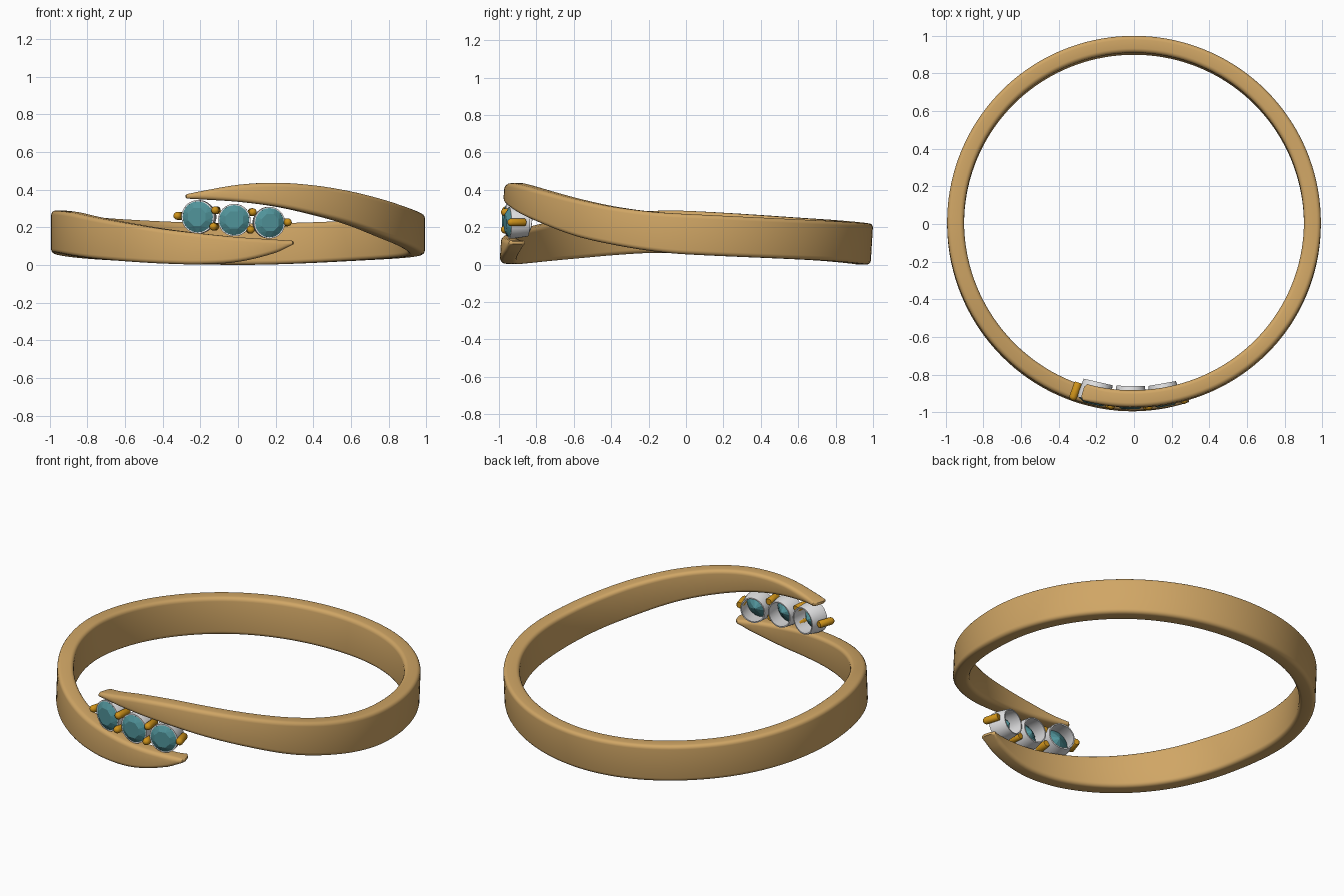
import bpy, bmesh, math
from mathutils import Vector

cube = bpy.data.objects.get("Cube")
if cube:
    bpy.data.objects.remove(cube, do_unlink=True)


def material(name, rgb):
    m = bpy.data.materials.new(name)
    m.use_nodes = True
    m.diffuse_color = (*rgb, 1)
    m.node_tree.nodes["Principled BSDF"].inputs["Base Color"].default_value = (*rgb, 1)
    return m


GOLD = material("warm gold", (0.63, 0.38, 0.13))
PRONG = material("deep orange gold", (0.62, 0.29, 0.01))
SILVER = material("pale silver", (0.78, 0.78, 0.79))
TEAL = material("teal stone", (0.08, 0.29, 0.32))


def finish(bm, name, mat, smooth=True):
    bmesh.ops.recalc_face_normals(bm, faces=bm.faces)
    me = bpy.data.meshes.new(name)
    bm.to_mesh(me)
    bm.free()
    me.materials.append(mat)
    ob = bpy.data.objects.new(name, me)
    bpy.context.collection.objects.link(ob)
    if smooth:
        bpy.ops.object.select_all(action='DESELECT')
        ob.select_set(True)
        bpy.context.view_layer.objects.active = ob
        bpy.ops.object.shade_smooth_by_angle(angle=math.radians(40))
    return ob


def lathe(name, profile, mat, closed=False, steps=32):
    """Revolve (radius, height) points about local z."""
    bm = bmesh.new()
    vs = [bm.verts.new((r, 0, h)) for r, h in profile]
    pairs = list(zip(vs, vs[1:])) + ([(vs[-1], vs[0])] if closed else [])
    edges = [bm.edges.new(p) for p in pairs]
    bmesh.ops.spin(bm, geom=vs + edges, cent=(0, 0, 0), axis=(0, 0, 1),
                   angle=math.tau, steps=steps)
    bmesh.ops.remove_doubles(bm, verts=bm.verts, dist=1e-4)
    return finish(bm, name, mat)


def place(ob, x, z, radius):
    """Stand an object on the front of the ring, local z pointing outward."""
    d = Vector((x, -math.sqrt(radius ** 2 - x ** 2), 0))
    ob.rotation_mode = 'QUATERNION'
    ob.rotation_quaternion = d.to_track_quat('Z', 'Y')
    ob.location = d + Vector((0, 0, z))


# Band: angle from the back, lower edge, upper edge
KEYS = [(-197, .105, .128), (-192, .065, .134), (-180, .016, .147), (-168, .003, .167),
        (-156, .007, .19), (-143, .018, .22), (-127, .035, .255), (-115, .05, .278),
        (-102, .062, .287), (-90, .06, .287), (-45, .025, .245), (0, 0, .22),
        (45, .025, .237), (90, .055, .27), (102, .075, .283), (115, .11, .31),
        (127, .15, .345), (143, .22, .393), (156, .27, .423), (168, .31, .436),
        (180, .335, .425), (192, .348, .39), (196, .352, .376)]


def slope(i, c):
    a, b = KEYS[max(i - 1, 0)], KEYS[min(i + 1, len(KEYS) - 1)]
    return (b[c] - a[c]) / (b[0] - a[0])


def edge_height(i, t, c):
    """Smooth interpolation of a band edge between neighbouring keys."""
    a, b = KEYS[i], KEYS[i + 1]
    w = b[0] - a[0]
    return ((2 * t**3 - 3 * t**2 + 1) * a[c] + (t**3 - 2 * t**2 + t) * w * slope(i, c)
            + (3 * t**2 - 2 * t**3) * b[c] + (t**3 - t**2) * w * slope(i + 1, c))


INNER, OUTER = 0.902, 0.992


def section(bm, deg, low, high, scale=1.0):
    """Rounded rectangle across the band at one angle."""
    a = math.radians(deg)
    rm, zm = (INNER + OUTER) / 2, (low + high) / 2
    hw, hh = (OUTER - INNER) / 2, (high - low) / 2
    f = min(0.022, hh * 0.95)
    ring = []
    for k, (sx, sz) in enumerate([(1, 1), (-1, 1), (-1, -1), (1, -1)]):
        for j in range(5):
            q = math.radians(90 * k + 22.5 * j)
            r = rm + scale * (sx * (hw - f) + f * math.cos(q))
            z = zm + scale * (sz * (hh - f) + f * math.sin(q))
            # the whole band leans slightly backward
            ring.append(bm.verts.new((r * math.sin(a),
                                      r * math.cos(a) + 0.06 * (z - 0.08), z)))
    return ring


bm = bmesh.new()
rings = [section(bm, KEYS[0][0] - 0.7, *KEYS[0][1:], 0.6)]
for i in range(len(KEYS) - 1):
    n = max(3, round((KEYS[i + 1][0] - KEYS[i][0]) / 2.5))
    for s in range(n):
        t = s / n
        rings.append(section(bm, KEYS[i][0] + t * (KEYS[i + 1][0] - KEYS[i][0]),
                             edge_height(i, t, 1), edge_height(i, t, 2)))
rings.append(section(bm, *KEYS[-1]))
rings.append(section(bm, KEYS[-1][0] + 0.7, *KEYS[-1][1:], 0.6))
for a, b in zip(rings, rings[1:]):
    for j in range(len(a)):
        k = (j + 1) % len(a)
        bm.faces.new((a[j], a[k], b[k], b[j]))
bm.faces.new(rings[0])
bm.faces.new(rings[-1])
finish(bm, "band", GOLD)


# Stones: faceted, each in an open tapered cup
def stone(name, r):
    bm = bmesh.new()
    for n, rad, h, off in ((8, 0.58, 0.022, 0.5), (16, 0.93, 0.002, 0),
                           (16, 0.93, -0.004, 0), (8, 0.45, -0.045, 0.5)):
        for i in range(n):
            a = math.tau * (i + off) / n
            bm.verts.new((r * rad * math.cos(a), r * rad * math.sin(a), h))
    bm.verts.new((0, 0, -0.075))
    bmesh.ops.convex_hull(bm, input=bm.verts)
    return finish(bm, name, TEAL, smooth=False)


for side, x, z, r in (("right", -.213, .255, .089), ("middle", -.02, .238, .086),
                      ("left", .167, .224, .084)):
    place(stone(side + "_stone", r), x, z, 0.96)
    cup = [(r, 0.002), (r, -0.03), (r * 0.88, -0.1), (r * 0.8, -0.1),
           (r * 0.9, -0.03), (r * 0.92, 0.002)]
    place(lathe(side + "_cup", cup, SILVER, closed=True), x, z, 0.96)

# Prongs: round-ended pins between and beside the stones
PIN_R, PIN_H = 0.021, 0.05
dome = [(PIN_R * math.cos(q * math.pi / 10), PIN_H - PIN_R + PIN_R * math.sin(q * math.pi / 10))
        for q in range(6)]
pin = [(0, -PIN_H), (PIN_R * 0.8, -PIN_H), (PIN_R, -PIN_H + 0.005)] + dome
for n, (x, z) in enumerate([(-.312, .26), (-.118, .29), (-.127, .203),
                            (.076, .28), (.066, .187), (.257, .226)]):
    place(lathe(f"prong_{n + 1}", pin, PRONG, steps=16), x, z, 0.942)
